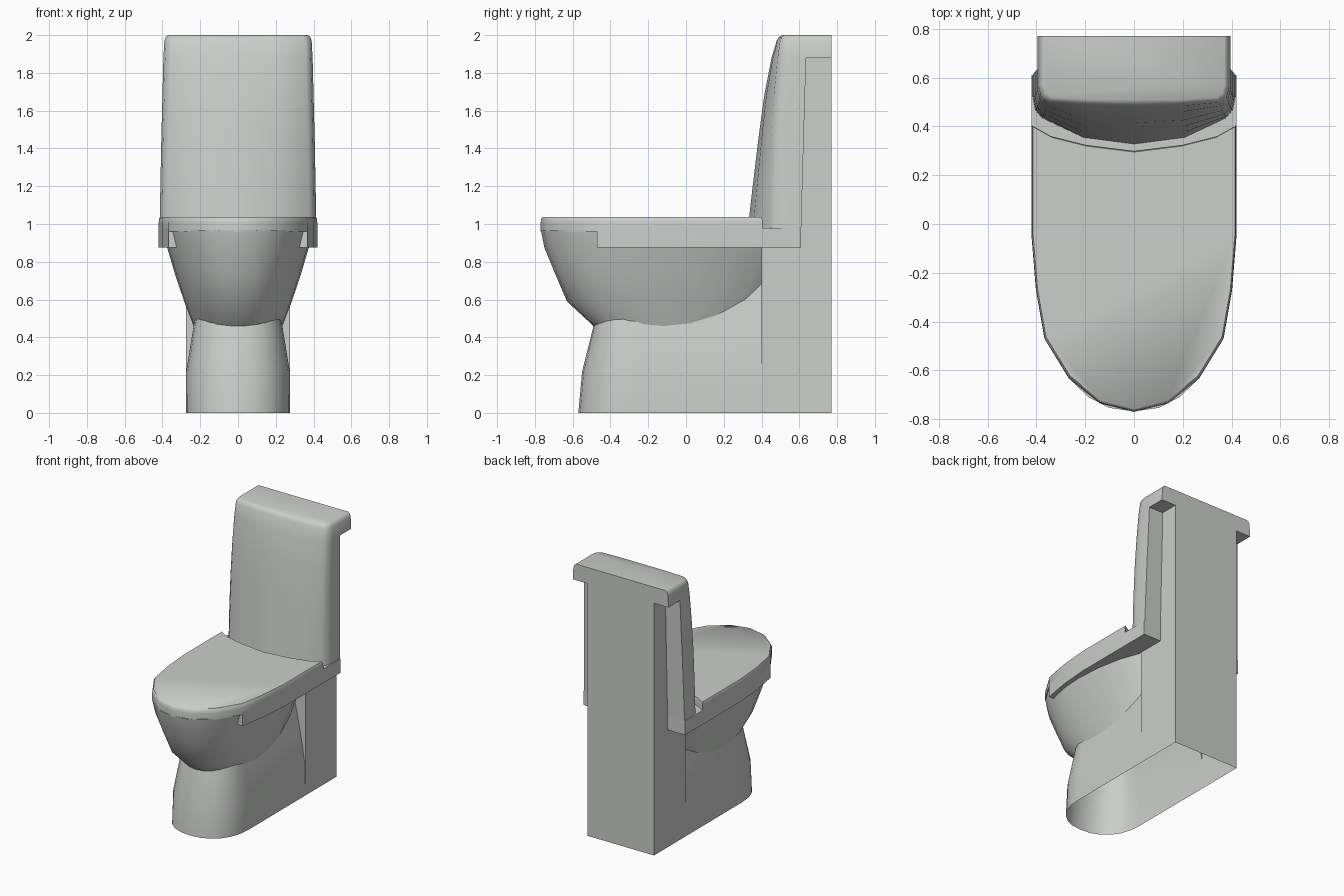
import bpy, bmesh, math

if "Cube" in bpy.data.objects:
    bpy.data.objects.remove(bpy.data.objects["Cube"])

ceramic = bpy.data.materials.new("pale_grey_ceramic")
ceramic.use_nodes = True
COLOR = (0.6, 0.62, 0.6, 1)
ceramic.diffuse_color = COLOR
ceramic.node_tree.nodes["Principled BSDF"].inputs["Base Color"].default_value = COLOR


def mirrored(half):
    """Complete an outline given on the +x side."""
    return half + [(-x, y) for x, y in reversed(half) if x > 0]


def loft(name, rings, bottom=True, top=True, angle=35):
    """Skin a stack of (z, outline) rings, optionally closing the ends."""
    bm = bmesh.new()
    loops = [[bm.verts.new((x, y, z)) for x, y in pts] for z, pts in rings]
    for a, b in zip(loops, loops[1:]):
        for i in range(len(a)):
            j = (i + 1) % len(a)
            bm.faces.new((a[i], a[j], b[j], b[i]))
    if bottom:
        bm.faces.new(loops[0][::-1])
    if top:
        bm.faces.new(loops[-1])
    bmesh.ops.remove_doubles(bm, verts=bm.verts[:], dist=0.0005)
    bmesh.ops.recalc_face_normals(bm, faces=bm.faces[:])
    mesh = bpy.data.meshes.new(name)
    bm.to_mesh(mesh)
    bm.free()
    obj = bpy.data.objects.new(name, mesh)
    bpy.context.collection.objects.link(obj)
    mesh.materials.append(ceramic)
    bpy.ops.object.select_all(action='DESELECT')
    obj.select_set(True)
    bpy.context.view_layer.objects.active = obj
    bpy.ops.object.shade_smooth_by_angle(angle=math.radians(angle))
    return obj


def arc(hw, cy, depth, steps, power=2.0):
    """Quarter superellipse from the side (hw, cy) to the centre line."""
    pts = []
    for i in range(steps + 1):
        t = math.pi / 2 * i / steps
        x = hw * math.cos(t) ** (2 / power) if i < steps else 0
        pts.append((x, cy + depth * math.sin(t) ** (2 / power)))
    return pts


# Pedestal with the stepped rear housing, open underneath
def pedestal_ring(hw, front):
    back = [(0.275, 0.77), (0.275, 0.40), (hw, 0.40)]
    return mirrored(back + arc(hw, -0.27, front + 0.27, 6, 2.2))


loft("pedestal", [(z, pedestal_ring(hw, f)) for z, hw, f in (
    (0, 0.275, -0.57), (0.22, 0.274, -0.55), (0.46, 0.235, -0.49),
    (0.70, 0.185, -0.43), (0.90, 0.15, -0.38))], bottom=False)

# Column behind the tank shell
loft("rear_column", [(z, mirrored([(0.275, 0.77), (0.275, y)])) for z, y in (
    (0.90, 0.60), (1.88, 0.62))])


# Bowl
def bowl_ring(hw, front, cy, back):
    rear = arc(hw, cy, back - cy, 6)[::-1]
    return mirrored(rear + arc(hw, cy, front - cy, 7, 2.2)[1:])


loft("bowl", [(z, bowl_ring(*r)) for z, *r in (
    (0.46, 0.235, -0.49, -0.12, 0.42),
    (0.59, 0.285, -0.63, -0.14, 0.50),
    (0.73, 0.332, -0.69, -0.14, 0.56),
    (0.875, 0.375, -0.75, -0.14, 0.63),
    (0.965, 0.40, -0.768, -0.12, 0.63))])

# Rim ledge carrying the tank
side = [(0.42, -0.05), (0.402, -0.27), (0.367, -0.47)]
ledge = mirrored([(0.42, 0.61)] + side)
loft("rim_ledge", [(0.875, ledge), (0.98, ledge)])

# Lid with a softened upper edge and a curved rear edge
rear_edge = [(0, 0.30), (0.2, 0.325), (0.34, 0.36), (0.42, 0.405)]
front_edge = [(0.267, -0.633), (0.14, -0.735), (0, -0.77)]
lid = mirrored(rear_edge + side + front_edge)


def inset(pts, k):
    return [(x * k, y * k) for x, y in pts]


loft("lid", [(0.96, lid), (1.005, lid), (1.028, inset(lid, 0.995)),
             (1.038, inset(lid, 0.983))], angle=50)


# Tank shell: each ring is back y, half width, then the front curve
def tank_ring(back, hw, shoulder, corner, bend, centre):
    return mirrored([(hw, back), (hw, shoulder), (hw * 0.975, (shoulder + corner) / 2 - 0.01),
                     (hw * 0.91, corner), (hw * 0.5, bend), (0, centre)])


loft("tank", [(z, tank_ring(*r)) for z, *r in (
    (0.98, 0.61, 0.415, 0.52, 0.435, 0.355, 0.328),
    (1.20, 0.616, 0.411, 0.52, 0.44, 0.376, 0.353),
    (1.45, 0.623, 0.406, 0.525, 0.45, 0.40, 0.383),
    (1.68, 0.63, 0.400, 0.535, 0.465, 0.425, 0.414),
    (1.88, 0.635, 0.395, 0.55, 0.485, 0.46, 0.453),
    (1.88, 0.77, 0.395, 0.55, 0.485, 0.46, 0.453),
    (1.97, 0.77, 0.390, 0.56, 0.498, 0.484, 0.48),
    (1.99, 0.77, 0.382, 0.565, 0.507, 0.495, 0.492),
    (2.00, 0.77, 0.370, 0.57, 0.517, 0.51, 0.51))], angle=45)
